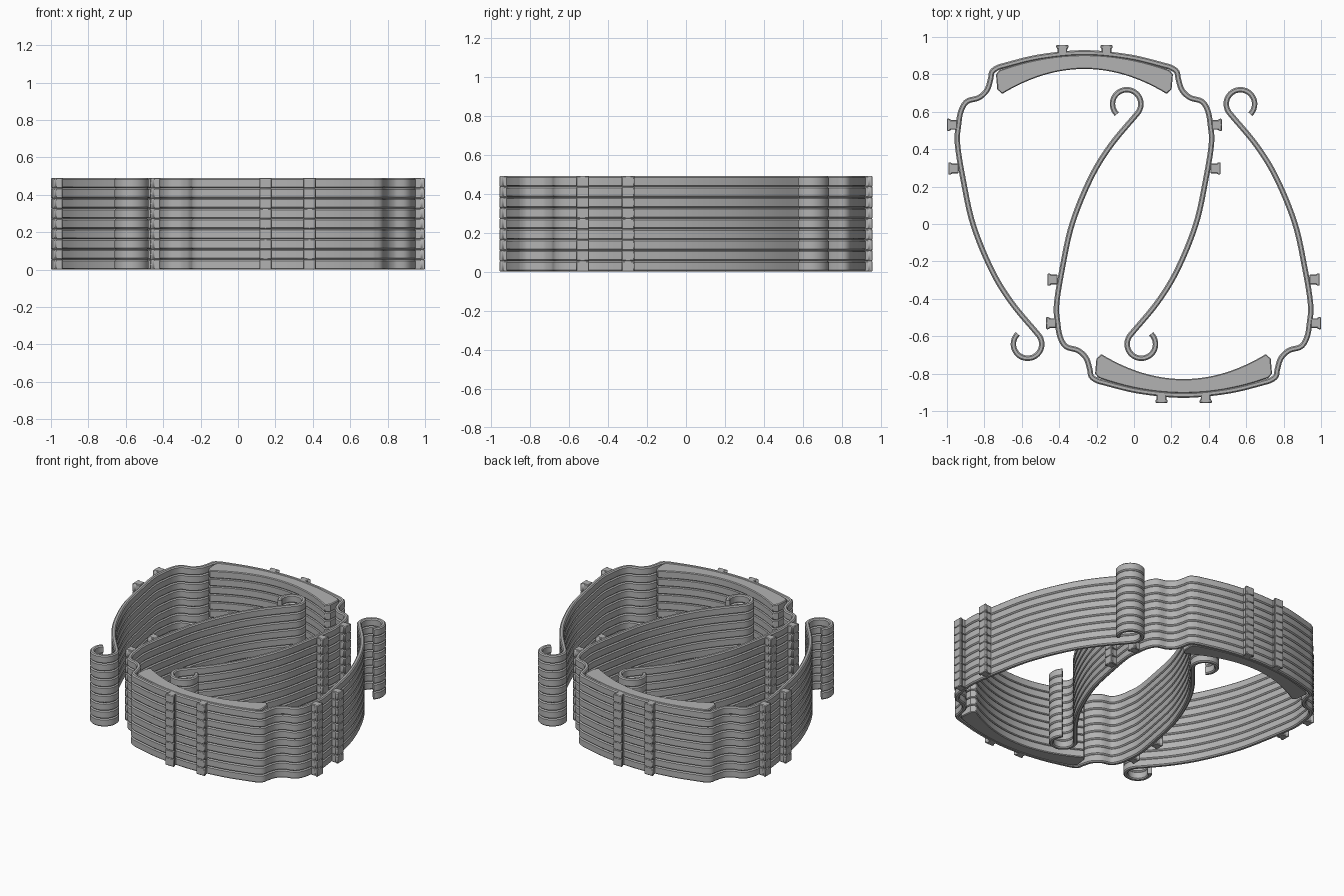
import bpy, bmesh, math
from mathutils import Vector

if "Cube" in bpy.data.objects:
    bpy.data.objects.remove(bpy.data.objects["Cube"], do_unlink=True)

LAYERS = 9
H = 0.49 / LAYERS      # height of one stacked layer
W = 0.0145             # half thickness of the strip
CH = 0.007             # edge chamfer
OFFSET = 0.265         # sideways shift of each stack

grey = bpy.data.materials.new("plastic_grey")
grey.use_nodes = True
colour = (0.45, 0.45, 0.45, 1)
grey.diffuse_color = colour
grey.node_tree.nodes["Principled BSDF"].inputs["Base Color"].default_value = colour


def smooth_path(pts, steps=8):
    """Catmull-Rom curve through the points."""
    p = [2 * pts[0] - pts[1]] + pts + [2 * pts[-1] - pts[-2]]
    out = []
    for a, b, c, d in zip(p, p[1:], p[2:], p[3:]):
        for i in range(steps):
            t = i / steps
            out.append(0.5 * (2 * b + (c - a) * t + (2 * a - 5 * b + 4 * c - d) * t ** 2
                              + (3 * b - a - 3 * c + d) * t ** 3))
    return out + [pts[-1]]


def sweep(path):
    """Chamfered strip cross-section carried along a flat path."""
    section = [(-W, CH), (-W, H - CH), (CH - W, H), (W - CH, H),
               (W, H - CH), (W, CH), (W - CH, 0), (CH - W, 0)]
    bm = bmesh.new()
    rings = []
    for i, p in enumerate(path):
        t = (path[min(i + 1, len(path) - 1)] - path[max(i - 1, 0)]).normalized()
        n = Vector((-t.y, t.x))
        rings.append([bm.verts.new((p.x + n.x * u, p.y + n.y * u, z)) for u, z in section])
    for a, b in zip(rings, rings[1:]):
        for k in range(8):
            j = (k + 1) % 8
            bm.faces.new((a[k], a[j], b[j], b[k]))
    bm.faces.new(rings[0])
    bm.faces.new(rings[-1][::-1])
    return bm


def prism(outlines, z0, z1):
    """Upright prisms from flat outlines."""
    bm = bmesh.new()
    for outline in outlines:
        face = bm.faces.new([bm.verts.new((x, y, z0)) for x, y in outline])
        top = bmesh.ops.extrude_face_region(bm, geom=[face])["geom"]
        bmesh.ops.translate(bm, vec=(0, 0, z1 - z0),
                            verts=[v for v in top if isinstance(v, bmesh.types.BMVert)])
    return bm


def place(name, bm, bevel=0):
    """One stack at the back and one turned half round at the front."""
    bmesh.ops.recalc_face_normals(bm, faces=bm.faces)
    mesh = bpy.data.meshes.new(name)
    bm.to_mesh(mesh)
    bm.free()
    mesh.materials.append(grey)
    for end, side, turn in (("back", -1, 0), ("front", 1, math.pi)):
        ob = bpy.data.objects.new(end + "_" + name, mesh)
        bpy.context.collection.objects.link(ob)
        ob.location.x = side * OFFSET
        ob.rotation_euler.z = turn
        if bevel:
            m = ob.modifiers.new("chamfer", 'BEVEL')
            m.width, m.segments = bevel, 1
            m.limit_method, m.angle_limit = 'ANGLE', math.radians(50)
        m = ob.modifiers.new("stack", 'ARRAY')
        m.count = LAYERS
        m.use_relative_offset = False
        m.use_constant_offset = True
        m.constant_offset_displace = (0, 0, H)
        bpy.ops.object.select_all(action='DESELECT')
        ob.select_set(True)
        bpy.context.view_layer.objects.active = ob
        if end == "back":
            bpy.ops.object.shade_smooth_by_angle(angle=math.radians(35))


# Headband strip: brow, stepped shoulder, sprung arm and curled hook
half = [Vector(p) for p in (
    (0, .915), (-.237, .893), (-.425, .848), (-.467, .834), (-.494, .813),
    (-.502, .775), (-.521, .717), (-.564, .676), (-.628, .655), (-.66, .604),
    (-.673, .53), (-.679, .43), (-.649, .24), (-.596, 0), (-.499, -.24),
    (-.392, -.417), (-.246, -.593))]
hook = [Vector((-.304 + .076 * math.cos(a), -.642 + .076 * math.sin(a)))
        for a in (math.radians(40 - 266 * i / 28) for i in range(1, 29))]
mirrored = [Vector((-p.x, p.y)) for p in half[1:]]
middle = smooth_path(half[::-1] + mirrored)
path = hook[::-1] + middle + [Vector((-p.x, p.y)) for p in hook]
place("headband", sweep(path))

# Brow pad: crescent filling the inside of the brow
N = 24
outer = [(x, .905 - .4 * x * x) for x in (-.455 + .91 * i / N for i in range(N + 1))]
inner = [(x, .829 - .69 * x * x) for x in (.44 - .88 * i / N for i in range(N + 1))]
crescent = outer + [(.473, .80), (.466, .72)] + inner + [(-.466, .72), (-.473, .80)]
place("brow_pad", prism([crescent], .001, H - .001), .005)

# Pegs: short tabs with a wider lip, two on the brow and two on each side
stem, lip, root, tip = .026, .033, -.01, .045
peg = [(-stem, root), (-stem, .026), (-lip, .03), (-lip, tip),
       (lip, tip), (lip, .03), (stem, .026), (stem, root)]
pegs = [[(cx + u, .912 + v) for u, v in peg] for cx in (-.118, .118)]
for s in (-1, 1):
    for cy, base in ((.53, .69), (.297, .683)):
        pegs.append([(s * (base + v), cy + u) for u, v in peg])
place("pegs", prism(pegs, 0, H), .006)
